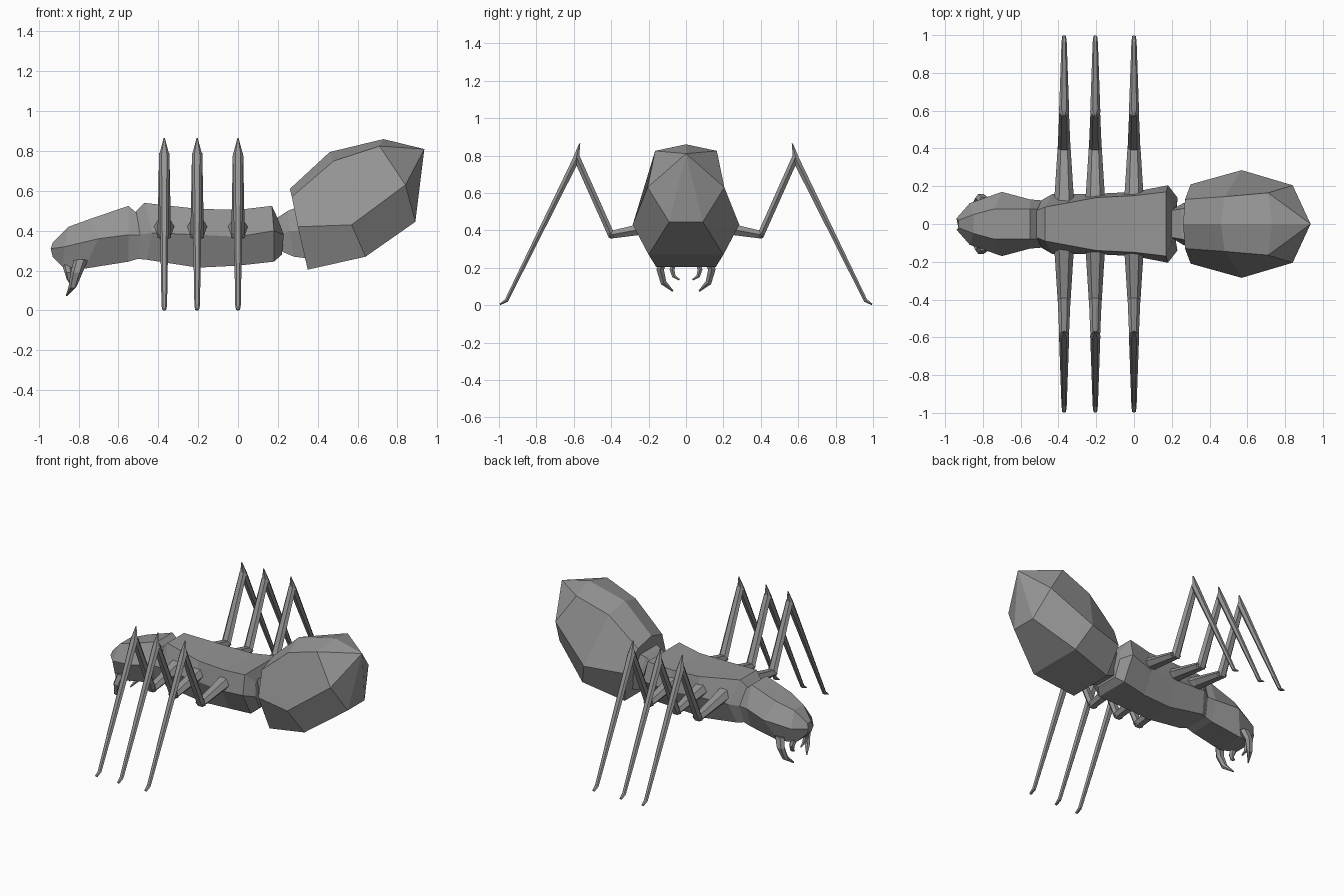
import bpy
import bmesh
from mathutils import Vector

default_cube = bpy.data.objects.get("Cube")
if default_cube:
    bpy.data.objects.remove(default_cube, do_unlink=True)

# One grey for the whole insect
grey = bpy.data.materials.new("shell_grey")
grey.use_nodes = True
grey_value = (0.3, 0.3, 0.3, 1.0)
grey.diffuse_color = grey_value
grey.node_tree.nodes["Principled BSDF"].inputs["Base Color"].default_value = grey_value


def loft(name, rings, tip=None):
    """Skin a list of equal-length rings, capping the ends or closing on a tip."""
    bm = bmesh.new()
    loops = [[bm.verts.new(point) for point in ring] for ring in rings]
    count = len(loops[0])
    for near, far in zip(loops, loops[1:]):
        for i in range(count):
            j = (i + 1) % count
            bm.faces.new((near[i], near[j], far[j], far[i]))
    bm.faces.new(loops[0])
    if tip:
        apex = bm.verts.new(tip)
        for i in range(count):
            bm.faces.new((loops[-1][i], loops[-1][(i + 1) % count], apex))
    else:
        bm.faces.new(loops[-1])
    bmesh.ops.recalc_face_normals(bm, faces=bm.faces[:])
    mesh = bpy.data.meshes.new(name)
    bm.to_mesh(mesh)
    bm.free()
    mesh.materials.append(grey)
    part = bpy.data.objects.new(name, mesh)
    bpy.context.collection.objects.link(part)
    return part


def mirrored(half):
    """Complete a half ring, listed from top to bottom, across the middle plane."""
    other = [(x, -y, z) for x, y, z in reversed(half) if y > 0]
    return list(half) + other


def limb(name, path, widths, depths, across):
    """Tapered six-sided limb along a path; across is its width direction."""
    path = [Vector(point) for point in path]
    across = Vector(across).normalized()
    outline = [(-1, 0), (-.5, 1), (.5, 1), (1, 0), (.5, -1), (-.5, -1)]
    rings = []
    last = len(path) - 1
    for i, point in enumerate(path):
        before = (point - path[max(i - 1, 0)]).normalized()
        after = (path[min(i + 1, last)] - point).normalized()
        normal = (before + after).normalized().cross(across).normalized()
        rings.append([point + across * u * widths[i] + normal * v * depths[i]
                      for u, v in outline])
    return loft(name, rings)


# Head: pointed snout, broad cheeks, narrow back
head = [
    [(-.93, .02, .34), (-.94, .03, .31), (-.93, .02, .27)],
    [(-.85, .05, .42), (-.87, .11, .32), (-.88, .07, .22)],
    [(-.74, .08, .46), (-.70, .17, .36), (-.77, .10, .21)],
    [(-.55, .08, .525), (-.55, .13, .38), (-.55, .09, .245)],
    [(-.51, .08, .49), (-.49, .125, .38), (-.50, .09, .26)],
]
loft("head", [mirrored(ring) for ring in head])

# Thorax: long ridged box that flares to the rear
thorax = [
    [(-.52, .07, .49), (-.50, .12, .38), (-.51, .08, .26)],
    [(-.47, .09, .54), (-.43, .16, .39), (-.46, .11, .255)],
    [(-.20, .14, .51), (-.20, .16, .38), (-.20, .10, .215)],
    [(.00, .15, .505), (.00, .17, .37), (.00, .10, .225)],
    [(.17, .17, .525), (.18, .205, .40), (.18, .12, .245)],
    [(.20, .10, .46), (.23, .14, .38), (.22, .08, .28)],
]
loft("thorax", [mirrored(ring) for ring in thorax])

# Waist joining thorax and abdomen
waist = [
    [(.19, .07, .46), (.21, .08, .38), (.21, .07, .30)],
    [(.25, .08, .50), (.26, .11, .40), (.28, .08, .27)],
    [(.33, .10, .53), (.34, .14, .40), (.36, .10, .26)],
]
loft("waist", [mirrored(ring) for ring in waist])

# Abdomen: big faceted bulb tilted up, closing on a high rear point
abdomen = [
    [(.26, 0, .61), (.27, .13, .57), (.30, .21, .42), (.35, .16, .205)],
    [(.46, 0, .795), (.48, .145, .75), (.57, .285, .43), (.64, .20, .27)],
    [(.73, 0, .86), (.71, .165, .825), (.84, .205, .63), (.89, .09, .445)],
]
loft("abdomen", [mirrored(ring) for ring in abdomen], tip=(.935, 0, .81))

# Legs and mouthparts, repeated on both sides
for side, label in ((1, "left"), (-1, "right")):
    for x, place in ((-.37, "front"), (-.205, "middle"), (.0, "rear")):
        prefix = f"{place}_{label}_"
        limb(prefix + "hip",
             [(x, side * .10, .43), (x, side * .19, .415), (x, side * .41, .375)],
             [.055, .048, .034], [.04, .032, .02], (1, 0, 0))
        limb(prefix + "thigh",
             [(x, side * .395, .365), (x, side * .585, .79)],
             [.034, .026], [.018, .018], (1, 0, 0))
        limb(prefix + "shin",
             [(x, side * .568, .865), (x, side * .59, .775),
              (x, side * .96, .025), (x, side * .995, .004)],
             [.003, .027, .014, .010], [.003, .018, .010, .004], (1, 0, 0))

    # Outer jaws hook inward below the cheeks
    limb(f"{label}_jaw",
         [(-.79, side * .12, .25), (-.81, side * .138, .19),
          (-.83, side * .12, .12), (-.86, side * .07, .075)],
         [.035, .030, .020, .004], [.022, .020, .016, .004], (1, 0, 0))
    # Small inner feelers
    limb(f"{label}_palp",
         [(-.86, side * .06, .24), (-.85, side * .075, .19),
          (-.845, side * .065, .155), (-.84, side * .035, .135)],
         [.026, .020, .014, .004], [.014, .013, .010, .004], (1, 0, 0))
